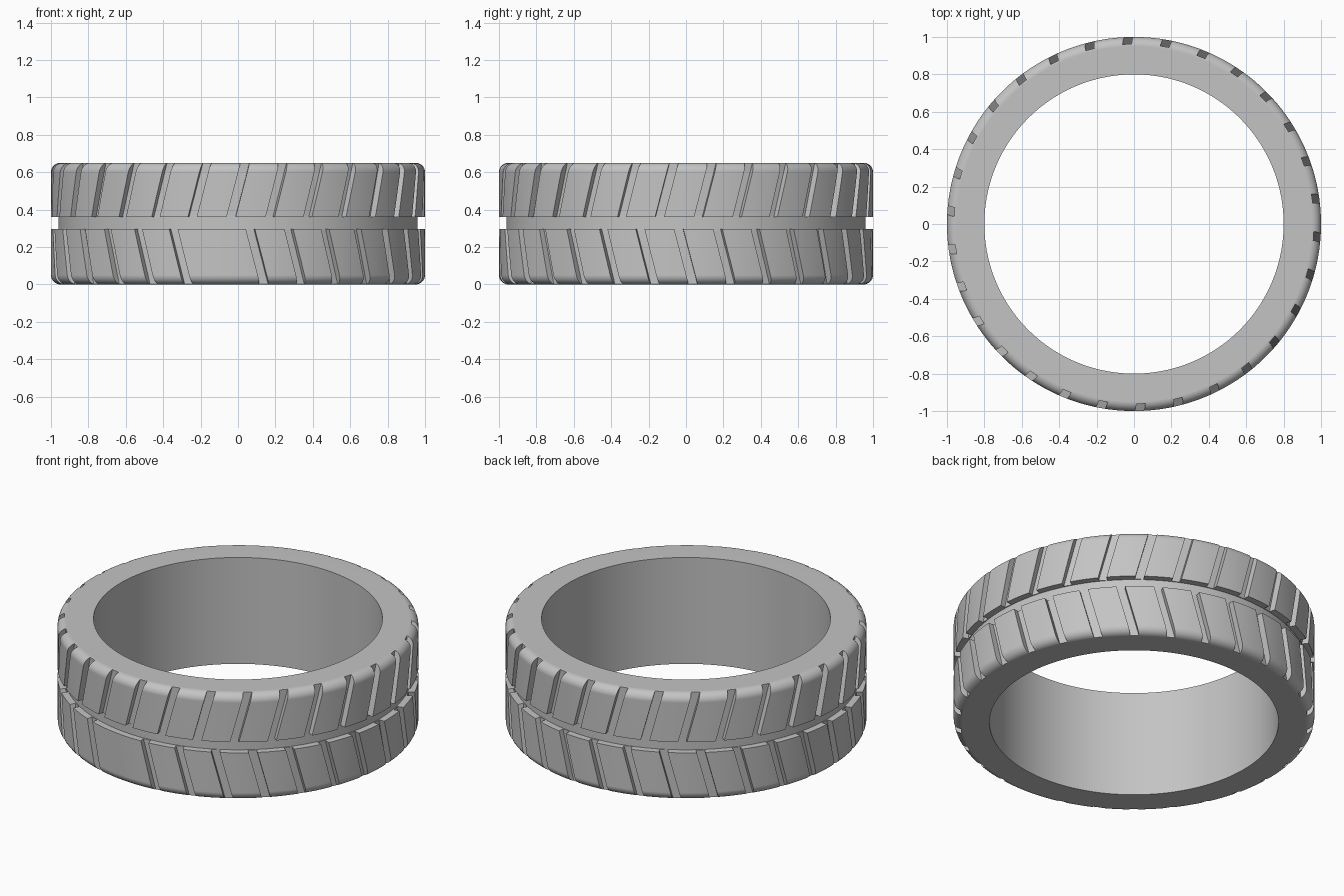
import bpy, bmesh
from math import sin, cos, pi, radians
from mathutils import Matrix, Vector

if "Cube" in bpy.data.objects:
    bpy.data.objects.remove(bpy.data.objects["Cube"], do_unlink=True)

HEIGHT, INNER, OUTER, FLOOR = 0.65, 0.8, 1.0, 0.96
GROOVE_LOW, GROOVE_HIGH = 0.295, 0.36
FILLET, SEGMENTS, SLOTS = 0.05, 180, 30


def grey_material():
    mat = bpy.data.materials.new("rubber grey")
    colour = (0.55, 0.55, 0.55, 1)
    mat.use_nodes = True
    mat.diffuse_color = colour
    mat.node_tree.nodes["Principled BSDF"].inputs["Base Color"].default_value = colour
    return mat


def make_object(name, bm):
    bmesh.ops.recalc_face_normals(bm, faces=bm.faces)
    mesh = bpy.data.meshes.new(name)
    bm.to_mesh(mesh)
    bm.free()
    obj = bpy.data.objects.new(name, mesh)
    bpy.context.collection.objects.link(obj)
    return obj


def fillet(z, start):
    """Quarter-round shoulder points around the corner centre at height z."""
    r = OUTER - FILLET
    angles = [start + pi / 2 * i / 8 for i in range(9)]
    return [(r + FILLET * cos(a), z + FILLET * sin(a)) for a in angles]


# Ring: cross-section with rounded shoulders and a centre groove, revolved
profile = [(INNER, 0)] + fillet(FILLET, -pi / 2)
profile += [(OUTER, GROOVE_LOW), (FLOOR, GROOVE_LOW), (FLOOR, GROOVE_HIGH), (OUTER, GROOVE_HIGH)]
profile += fillet(HEIGHT - FILLET, 0) + [(INNER, HEIGHT)]
bm = bmesh.new()
rings = []
for s in range(SEGMENTS):
    a = 2 * pi * s / SEGMENTS
    rings.append([bm.verts.new((r * cos(a), r * sin(a), z)) for r, z in profile])
for s in range(SEGMENTS):
    here, there = rings[s], rings[(s + 1) % SEGMENTS]
    for i in range(len(profile)):
        j = (i + 1) % len(profile)
        bm.faces.new((here[i], there[i], there[j], here[j]))
tyre = make_object("tyre", bm)
tyre.data.materials.append(grey_material())


def add_slot(bm, angle, z_edge, z_inner):
    """Slanted tread slot cutter, leaning from the shoulder to the groove."""
    slant = 0.26
    outside = z_edge + (0.05 if z_edge > z_inner else -0.05)
    box = bmesh.ops.create_cube(bm, size=1)["verts"]
    turn = Matrix.Rotation(angle, 3, "Z")
    for v in box:
        z = outside if v.co.z > 0 else z_inner
        x = v.co.x * 0.048 - slant * abs(z_edge - z) * (1 if z != outside else -1)
        y = -1.08 if v.co.y < 0 else -FLOOR - 0.002
        v.co = turn @ Vector((x, y, z))


# Tread slots: two staggered rows meeting in a chevron
bm = bmesh.new()
for k in range(SLOTS):
    step = 360 / SLOTS
    add_slot(bm, radians(2.2 + k * step), HEIGHT, GROOVE_HIGH - 0.015)
    add_slot(bm, radians(8.2 + k * step), 0, GROOVE_LOW + 0.015)
cutter = make_object("slot_cutter", bm)
cutter.hide_render = True

cut = tyre.modifiers.new("slots", "BOOLEAN")
cut.operation = "DIFFERENCE"
cut.solver = "EXACT"
cut.object = cutter
bpy.ops.object.select_all(action="DESELECT")
bpy.context.view_layer.objects.active = tyre
tyre.select_set(True)
bpy.ops.object.modifier_apply(modifier=cut.name)
bpy.data.objects.remove(cutter, do_unlink=True)

# Smooth rubber with crisp tread edges
bpy.ops.object.shade_smooth_by_angle(angle=radians(30))
weighted = tyre.modifiers.new("even shading", "WEIGHTED_NORMAL")
weighted.keep_sharp = True
